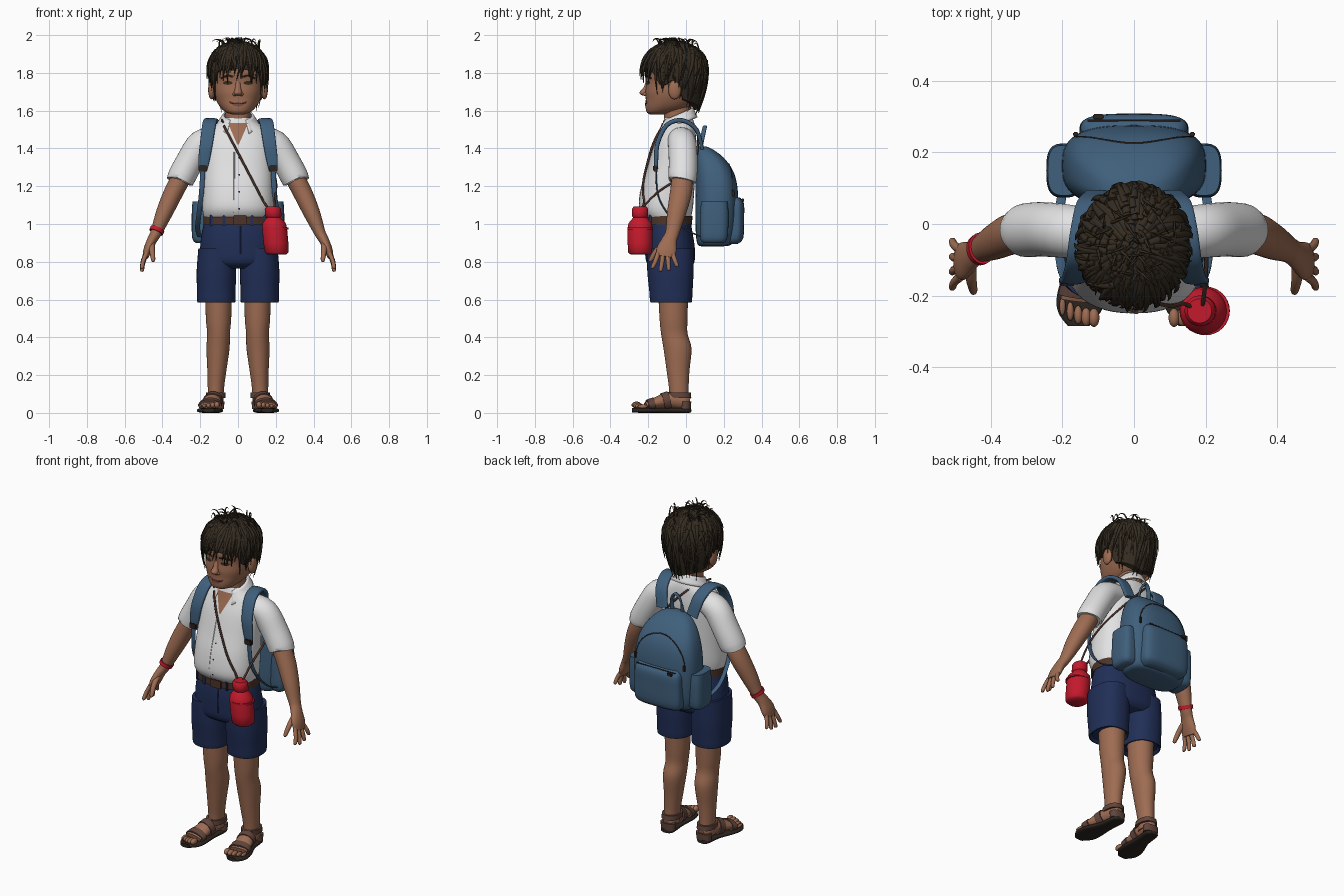
import bpy, bmesh, math, random
from mathutils import Vector, Matrix
from mathutils.bvhtree import BVHTree

if "Cube" in bpy.data.objects:
    bpy.data.objects.remove(bpy.data.objects["Cube"], do_unlink=True)
random.seed(4)
X, Y, Z = Vector((1, 0, 0)), Vector((0, 1, 0)), Vector((0, 0, 1))
pi, sin, cos = math.pi, math.sin, math.cos


def material(name, r, g, b):
    m = bpy.data.materials.new(name)
    m.use_nodes = True
    m.diffuse_color = (r, g, b, 1)
    shader = next(n for n in m.node_tree.nodes if n.type == "BSDF_PRINCIPLED")
    shader.inputs["Base Color"].default_value = (r, g, b, 1)
    shader.inputs["Roughness"].default_value = .8
    return m


skin = material("skin", .34, .15, .085)
lip = material("lip", .2, .07, .05)
hair = material("dark_hair", .035, .025, .015)
white = material("white_cloth", .76, .76, .77)
navy = material("navy_cloth", .015, .028, .095)
blue = material("blue_canvas", .05, .115, .2)
red = material("red_plastic", .55, .01, .025)
leather = material("sandal_leather", .12, .06, .045)
dark = material("dark_rubber", .025, .018, .014)
brown = material("brown_belt", .075, .034, .022)


# ---- helpers ----
def finish(name, bm, mat, mirror=False):
    bmesh.ops.remove_doubles(bm, verts=bm.verts, dist=.00005)
    bmesh.ops.recalc_face_normals(bm, faces=bm.faces)
    me = bpy.data.meshes.new(name)
    bm.to_mesh(me)
    bm.free()
    me.materials.append(mat)
    ob = bpy.data.objects.new(name, me)
    bpy.context.collection.objects.link(ob)
    if mirror:
        ob.modifiers.new("both_sides", "MIRROR").use_mirror_merge = False
    return ob


def resample(p, k):
    """Catmull-Rom interpolation of rows of numbers."""
    q, out = [p[0]] + list(p) + [p[-1]], []
    for i in range(1, len(q) - 2):
        for j in range(k):
            t = j / k
            out.append([.5 * (2 * b + (c - a) * t + (2*a - 5*b + 4*c - d) * t * t
                              + (3*b - a - 3*c + d) * t ** 3)
                        for a, b, c, d in zip(*q[i - 1:i + 3])])
    return out + [list(p[-1])]


def sweep(name, mat, path, up=Y, axis=None, n=2, k=4, seg=32, mirror=False):
    """Skin rings (x, y, z, radius along up, other radius) along a path."""
    rows = resample(path, k)
    pts = [Vector(r[:3]) for r in rows]
    bm, rings = bmesh.new(), []
    for i, r in enumerate(rows):
        d = axis or (pts[min(i + 1, len(pts) - 1)] - pts[max(i - 1, 0)]).normalized()
        u = (up - d * up.dot(d)).normalized()
        v = d.cross(u)
        ring = []
        for s in range(seg):
            c, w = cos(2 * pi * s / seg), sin(2 * pi * s / seg)
            c = math.copysign(abs(c) ** (2 / n), c)
            w = math.copysign(abs(w) ** (2 / n), w)
            ring.append(bm.verts.new(pts[i] + u * c * max(r[3], .002) + v * w * max(r[4], .002)))
        rings.append(ring)
    for a, b in zip(rings, rings[1:]):
        for s in range(seg):
            bm.faces.new((a[s], a[s - 1], b[s - 1], b[s]))
    bm.faces.new(rings[0])
    bm.faces.new(rings[-1])
    return finish(name, bm, mat, mirror)


def loft(name, mat, rows, x=0, n=2.3, k=4, mirror=False):
    """Upright form from rows (height, half width, front, back)."""
    path = [(x, (f + b) / 2, z, (b - f) / 2, w) for z, w, f, b in rows]
    return sweep(name, mat, path, axis=Z, n=n, k=k, seg=48, mirror=mirror)


def patch(name, mat, f, nu, nv, mirror=False):
    """Surface from a function of u and v, each 0 to 1."""
    bm = bmesh.new()
    g = [[bm.verts.new(f(i / nu, j / nv)) for j in range(nv + 1)] for i in range(nu + 1)]
    for i in range(nu):
        for j in range(nv):
            bm.faces.new((g[i][j], g[i + 1][j], g[i + 1][j + 1], g[i][j + 1]))
    return finish(name, bm, mat, mirror)


def ball(name, mat, centre, size, mirror=False):
    bm = bmesh.new()
    bmesh.ops.create_uvsphere(bm, u_segments=24, v_segments=14, radius=1,
                              matrix=Matrix.Translation(centre) @ Matrix.Diagonal((*size, 1)))
    return finish(name, bm, mat, mirror)


def box(name, mat, centre, size, mirror=False):
    bm = bmesh.new()
    bmesh.ops.create_cube(bm, size=1, matrix=Matrix.Translation(centre) @ Matrix.Diagonal((*size, 1)))
    bmesh.ops.bevel(bm, geom=bm.edges[:], offset=min(size) / 5, segments=2, affect="EDGES")
    return finish(name, bm, mat, mirror)


def cords(name, mat, paths, r, taper=False):
    cu = bpy.data.curves.new(name, "CURVE")
    cu.dimensions, cu.bevel_depth, cu.bevel_resolution = "3D", r, 1
    cu.use_fill_caps, cu.resolution_u = True, 4
    for path in paths:
        sp = cu.splines.new("NURBS")
        sp.points.add(len(path) - 1)
        for i, (p, c) in enumerate(zip(sp.points, path)):
            p.co = (*c, 1)
            p.radius = max(.08, (1 - i / (len(path) - 1)) ** .6) if taper else 1
        sp.order_u, sp.use_endpoint_u = min(4, len(path)), True
    cu.materials.append(mat)
    ob = bpy.data.objects.new(name, cu)
    bpy.context.collection.objects.link(ob)


def tree(ob):
    return BVHTree.FromPolygons([v.co for v in ob.data.vertices],
                                [p.vertices[:] for p in ob.data.polygons])


def on(t, x, z, gap=.003, side=-1):
    """Point just off a surface, seen from the front (-1) or back (1)."""
    hit = t.ray_cast(Vector((x, side * 2, z)), Y * -side)[0]
    return Vector((x, (hit.y if hit else 0) + side * gap, z))


def disc(name, mat, t, x, z, rx, rz, mirror=False):
    patch(name, mat, lambda u, v: on(t, x + rx * v * cos(2 * pi * u), z + rz * v * sin(2 * pi * u)),
          20, 3, mirror)


# ---- head and face ----
head = loft("head", skin, [
    (1.58, .03, -.19, -.11), (1.592, .065, -.208, -.06), (1.62, .095, -.214, .02),
    (1.66, .118, -.213, .07), (1.7, .13, -.215, .09), (1.75, .134, -.21, .1),
    (1.8, .136, -.217, .1), (1.85, .133, -.203, .1), (1.9, .112, -.165, .08), (1.935, .06, -.1, .03)])
face = tree(head)
loft("neck", skin, [(1.48, .075, -.115, .025), (1.55, .066, -.115, .02), (1.64, .07, -.12, .03)])
sweep("nose", skin, [(0, -.203, 1.755, .008, .012), (0, -.213, 1.72, .014, .015),
                     (0, -.222, 1.695, .025, .022), (0, -.216, 1.68, .014, .02)], axis=Z)
ball("nostrils", skin, (.017, -.215, 1.687), (.012, .014, .01), True)
ball("ears", skin, (.14, -.06, 1.71), (.018, .034, .05), True)
disc("eyes", hair, face, .054, 1.747, .025, .01, True)
disc("lower_lip", lip, face, 0, 1.63, .026, .007)
cords("smile", lip, [[on(face, .044 * s / 4, 1.636 + .008 * (s / 4) ** 2, 0) for s in range(-4, 5)]], .004)
cords("eyebrows", hair, [[on(face, m * (.025 + .016 * s), 1.778 + .009 * sin(s), 0) for s in range(5)]
                         for m in (-1, 1)], .005)

# ---- hair ----
HAIRLINE = [(0, 1.82), (45, 1.81), (62, 1.73), (75, 1.74), (88, 1.77), (108, 1.66), (180, 1.61)]


def hair_point(a, t, out=0):
    deg = abs(math.degrees((a + pi) % (2 * pi) - pi))
    for (a0, z0), (a1, z1) in zip(HAIRLINE, HAIRLINE[1:]):
        if a0 <= deg <= a1:
            low = z0 + (z1 - z0) * (deg - a0) / (a1 - a0)
    z = low + (1.96 - low) * sin(t * pi / 2)
    r = math.sqrt(max(0, 1 - ((z - 1.83) / .13) ** 2)) if z > 1.83 else 1 - 5 * (1.83 - z) ** 2
    return Vector(((.155 + out) * r * sin(a), -.06 - (.17 + out) * r * cos(a), z + out * (1 - r)))


patch("hair_cap", hair, lambda u, v: hair_point(2 * pi * u, max(0, v * 13 - 1) / 12, -.04 if v == 0 else 0), 60, 13)


def lock(a, t0, t1, swirl, lift):
    return [hair_point(a + swirl * s / 4, t0 + (t1 - t0) * s / 4, lift * s / 4) for s in range(5)]


rnd = random.uniform
cords("hair_locks", hair, [lock(rnd(-pi, pi), rnd(.5, .98), rnd(-.12, .35), rnd(-.5, .3), rnd(0, .014))
                           for _ in range(170)], .013, True)
cords("fringe", hair, [lock(-.95 + .08 * i, rnd(.4, .7), rnd(-.36, -.05), rnd(-.3, .1), rnd(.008, .02))
                       for i in range(25)], .012, True)
wisps = []
for _ in range(34):
    p = hair_point(rnd(-pi, pi), rnd(.6, .95))
    d = Vector((rnd(-.05, .05), rnd(-.05, .04), 0))
    rise = 1.997 - p.z
    wisps.append([p, p + d * .4 + Z * rise * .8, p + d + Z * rise * rnd(.5, 1), p + d * 1.5 + Z * rise * .4])
cords("wisps", hair, wisps, .005, True)

# ---- shirt ----
shirt = loft("shirt", white, [
    (1.015, .172, -.2, .02), (1.05, .184, -.235, .03), (1.1, .19, -.25, .038), (1.2, .188, -.235, .045),
    (1.3, .185, -.205, .05), (1.42, .182, -.17, .055), (1.49, .16, -.14, .05),
    (1.53, .115, -.125, .045), (1.56, .075, -.115, .035)])
chest = tree(shirt)
sweep("sleeves", white, [(.1, -.03, 1.455, .07, .06), (.19, -.02, 1.425, .075, .075),
                         (.255, -.015, 1.33, .076, .074), (.306, -.018, 1.235, .074, .072),
                         (.3, -.018, 1.245, .055, .055)], mirror=True)


def collar_point(u, v):
    a = (2 * u - 1) * pi * .82
    front = ((1 - cos(a)) / 2) ** 6
    top = Vector((.078 * sin(a), -.045 + .083 * cos(a), 1.615 - .035 * (1 - cos(a))))
    fall = Vector((.035 * sin(a), .024 * cos(a) - .02 * front, -.05 - .035 * front))
    return top + fall * v


collar = patch("collar", white, collar_point, 40, 4)
collar.modifiers.new("cloth", "SOLIDIFY").thickness = .008
patch("open_neck", skin, lambda u, v: on(chest, (2 * u - 1) * (.004 + .05 * v), 1.42 + .115 * v, .004), 8, 8)
for z in (1.08, 1.17, 1.26, 1.35):
    disc("shirt_button", dark, chest, .006, z, .005, .005)
cords("placket_seam", white, [[on(chest, -.02, 1.06 + .04 * i, 0) for i in range(9)]], .003)

# ---- arms and hands ----
sweep("arms", skin, [(.27, -.018, 1.3, .05, .05), (.335, -.025, 1.18, .058, .051), (.39, -.05, 1.06, .05, .044),
                     (.433, -.072, .955, .037, .03), (.455, -.088, .915, .04, .026),
                     (.477, -.103, .865, .053, .023), (.49, -.11, .825, .046, .016)], mirror=True)
for i, length in enumerate((.06, .075, .07, .05)):
    y, spread = -.147 + .025 * i, -.03 + .018 * i
    sweep("finger", skin, [(.485, y, .845, .013, .012), (.502, y + spread / 2, .845 - length * .7, .012, .011),
                           (.508, y + spread, .83 - length, .01, .01),
                           (.509, y + spread, .823 - length, .003, .003)], seg=12, mirror=True)
sweep("thumbs", skin, [(.458, -.105, .905, .018, .016), (.455, -.155, .86, .015, .014),
                       (.449, -.187, .81, .011, .011), (.447, -.193, .8, .003, .003)], up=X, seg=12, mirror=True)
sweep("bracelet", red, [(-.426, -.068, .974, .045, .039), (-.434, -.073, .956, .044, .038)])

# ---- shorts and belt ----
seat = loft("shorts_seat", navy, [
    (1.015, .178, -.208, .025), (.95, .192, -.216, .035), (.88, .2, -.217, .046),
    (.8, .2, -.21, .045), (.765, .15, -.17, .02)])
loft("shorts_legs", navy, [(.87, .095, -.208, .04), (.75, .104, -.205, .04), (.65, .102, -.195, .035),
                           (.585, .1, -.188, .03), (.6, .082, -.17, .015)], x=.115, mirror=True)
loft("belt", brown, [(.998, .184, -.222, .032), (1.043, .183, -.224, .034)], k=1)
waist = tree(seat)
box("belt_buckle", brown, (.01, -.228, 1.02), (.07, .014, .05))
for x in (.075, .14):
    box("belt_loop", navy, on(waist, x, 1.005, .014) + Z * .015, (.016, .014, .06), True)
cords("fly_seam", navy, [[on(waist, .015, .99 - .03 * i, 0) for i in range(6)]], .004)

# ---- legs, feet and sandals ----
sweep("legs", skin, [(.103, -.068, .66, .08, .072), (.103, -.066, .5, .074, .067), (.103, -.062, .42, .07, .06),
                     (.106, -.045, .34, .074, .061), (.112, -.042, .22, .06, .05),
                     (.117, -.038, .13, .052, .043), (.118, -.036, .05, .052, .04)], axis=Z, mirror=True)
sweep("feet", skin, [(.118, .018, .055, .02, .028), (.12, -.01, .06, .037, .042), (.13, -.09, .068, .042, .042),
                     (.143, -.16, .052, .052, .03), (.15, -.215, .04, .055, .016)], up=X, mirror=True)
for i in range(5):
    x, y, r = .112 + .022 * i, -.262 + .002 * i * i, .018 - .002 * i
    ball("toe", skin, (x, y, .024 + r), (r * .85, .026, r), True)
sweep("soles", dark, [(.118, .026, .013, .022, .011), (.12, .005, .013, .04, .013), (.13, -.09, .013, .044, .013),
                      (.145, -.18, .013, .064, .013), (.154, -.24, .013, .062, .013),
                      (.155, -.285, .014, .03, .011)], up=X, n=3, mirror=True)
sweep("toe_straps", leather, [(.144, -.17, .046, .06, .036), (.149, -.205, .04, .063, .03)], up=X, mirror=True)
sweep("instep_straps", leather, [(.13, -.09, .066, .05, .05), (.136, -.125, .058, .053, .046)], up=X, mirror=True)
loft("ankle_straps", leather, [(.08, .052, -.103, .028), (.108, .051, -.1, .025)], x=.118, mirror=True)
loft("heel_cups", leather, [(.02, .045, -.03, .026), (.06, .047, -.03, .028)], x=.119, mirror=True)

# ---- backpack ----
pack = loft("backpack", blue, [
    (.882, .13, .08, .2), (.9, .18, .058, .25), (1, .2, .05, .272), (1.15, .2, .05, .276), (1.26, .182, .05, .258),
    (1.34, .145, .052, .21), (1.39, .095, .058, .15), (1.41, .04, .07, .11)], n=2.8)
loft("front_pocket", blue, [(.893, .12, .2, .27), (.925, .15, .2, .303), (1.04, .152, .2, .308),
                            (1.11, .148, .2, .306), (1.14, .13, .2, .285)], n=3.5)
loft("side_pockets", blue, [(.9, .03, .09, .2), (.93, .048, .075, .22), (1.05, .05, .075, .225),
                            (1.12, .046, .08, .22)], x=.195, n=3, mirror=True)
back = tree(pack)
arch = [(.165 * cos(pi * i / 16), 1.15 + .17 * sin(pi * i / 16)) for i in range(17)]
cords("main_zip", dark, [[on(back, x, z, 0, 1) for x, z in arch]], .003)
cords("pocket_zip", dark, [[(-.13 + .026 * i, .289, 1.135) for i in range(11)]], .003)
box("zip_pullers", dark, on(back, .163, 1.16, .006, 1), (.014, .012, .035), True)
box("pocket_puller", dark, (-.1, .3, 1.125), (.03, .014, .018))
sweep("carry_handle", blue, [(-.035, .08, 1.39, .006, .012), (-.03, .09, 1.47, .006, .012),
                             (0, .1, 1.515, .006, .012), (.03, .09, 1.47, .006, .012),
                             (.035, .08, 1.39, .006, .012)], up=Z + X * .01, n=3, seg=12)
sweep("shoulder_straps", blue, [
    (.1, .085, 1.4, .036, .01), (.125, .055, 1.5, .036, .011), (.142, -.02, 1.548, .036, .012),
    (.153, -.1, 1.525, .036, .012), (.167, -.15, 1.43, .034, .012), (.18, -.158, 1.34, .03, .011),
    (.186, -.158, 1.28, .02, .008)], up=X, n=3.5, mirror=True)
box("strap_buckles", dark, (.186, -.162, 1.295), (.045, .024, .035), True)
sweep("lower_straps", blue, [(.186, -.158, 1.29, .013, .004), (.194, -.15, 1.16, .013, .004),
                             (.206, -.1, 1.06, .013, .004), (.214, -.01, .975, .013, .004),
                             (.2, .09, .93, .013, .004)], up=X, n=3, seg=12, mirror=True)

# ---- bottle on its cord ----
profile = [(.838, .05), (.85, .063), (.9, .066), (.98, .066), (1.005, .061), (1.025, .044),
           (1.035, .036), (1.042, .043), (1.08, .043), (1.092, .034)]
sweep("bottle", red, [(.206 - .09 * (z - .84), -.243, z, r, r) for z, r in profile], axis=Z, k=1)
sweep("bottle_ridge", red, [(.2, -.243, .972, .068, .068), (.199, -.243, .982, .068, .068)], axis=Z, k=1)
front = [on(chest, -.075 + .022 * i, 1.52 - .042 * i, .007) for i in range(11)]
behind = [(.19, -.24, 1.07), (.198, -.19, 1.14), (.206, -.1, 1.21), (.195, .04, 1.27),
          (.06, .07, 1.42), (-.06, .06, 1.55), (-.095, -.05, 1.56), (-.08, -.12, 1.54)]
cords("bottle_cord", brown, [front + [(.18, -.25, 1.06)], behind], .006)

# ---- smooth shading with sharp edges kept ----
bpy.ops.object.select_all(action="DESELECT")
for ob in bpy.context.collection.objects:
    if ob.type == "MESH":
        ob.select_set(True)
        bpy.context.view_layer.objects.active = ob
bpy.ops.object.shade_smooth_by_angle(angle=math.radians(50))
